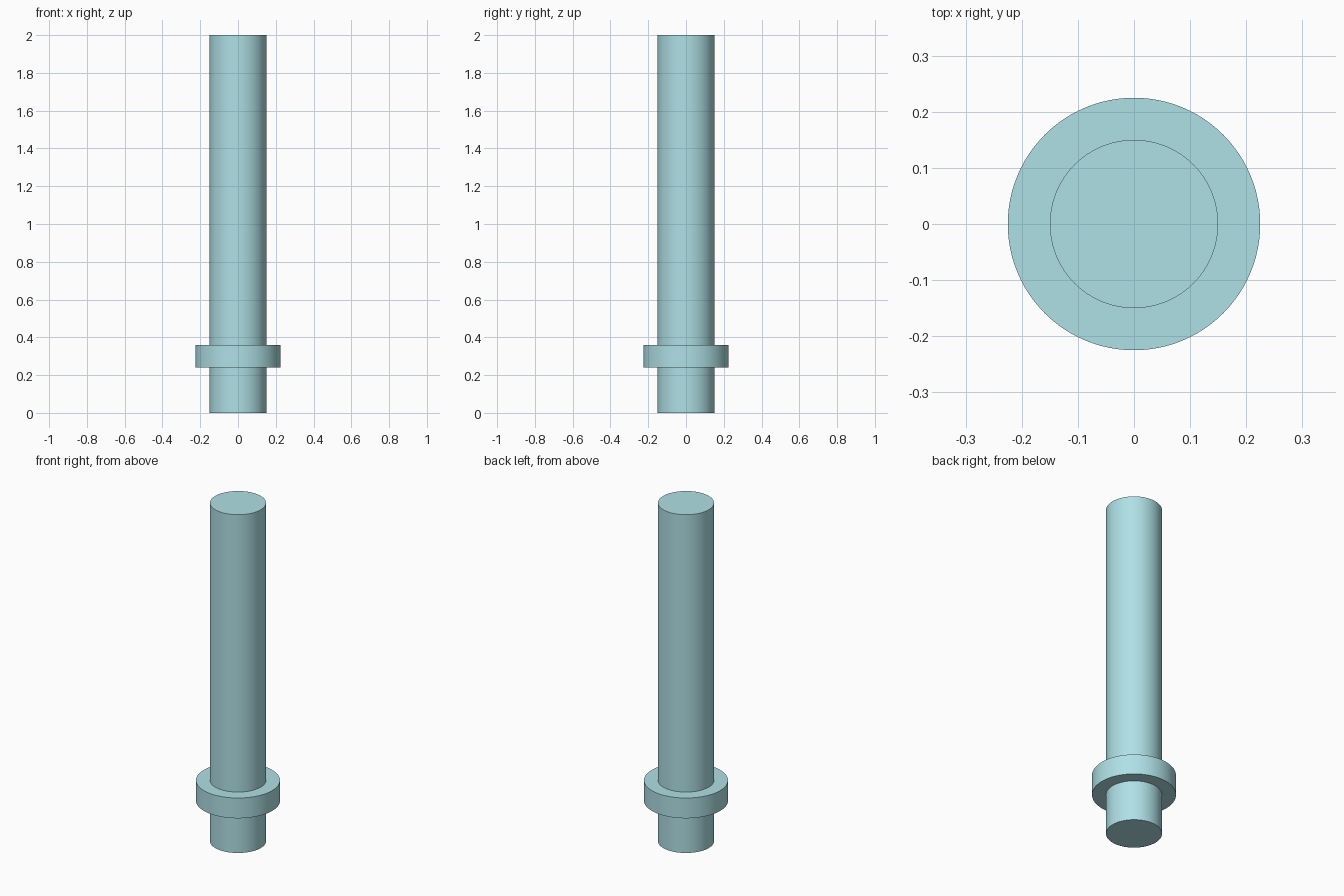
import bpy
import math

if "Cube" in bpy.data.objects:
    bpy.data.objects.remove(bpy.data.objects["Cube"])

mat = bpy.data.materials.new("pale_teal")
mat.diffuse_color = (0.43, 0.75, 0.79, 1.0)
mat.use_nodes = True
mat.node_tree.nodes["Principled BSDF"].inputs["Base Color"].default_value = mat.diffuse_color


def cylinder(name, radius, z0, z1):
    bpy.ops.mesh.primitive_cylinder_add(
        vertices=96, radius=radius, depth=z1 - z0, location=(0, 0, (z0 + z1) / 2))
    obj = bpy.context.object
    obj.name = name
    obj.data.materials.append(mat)
    bpy.ops.object.shade_smooth_by_angle(angle=math.radians(30))
    return obj


# Long straight pin
cylinder("shaft", 0.15, 0.0, 2.0)

# Wider ring near the bottom
cylinder("collar", 0.225, 0.24, 0.36)
